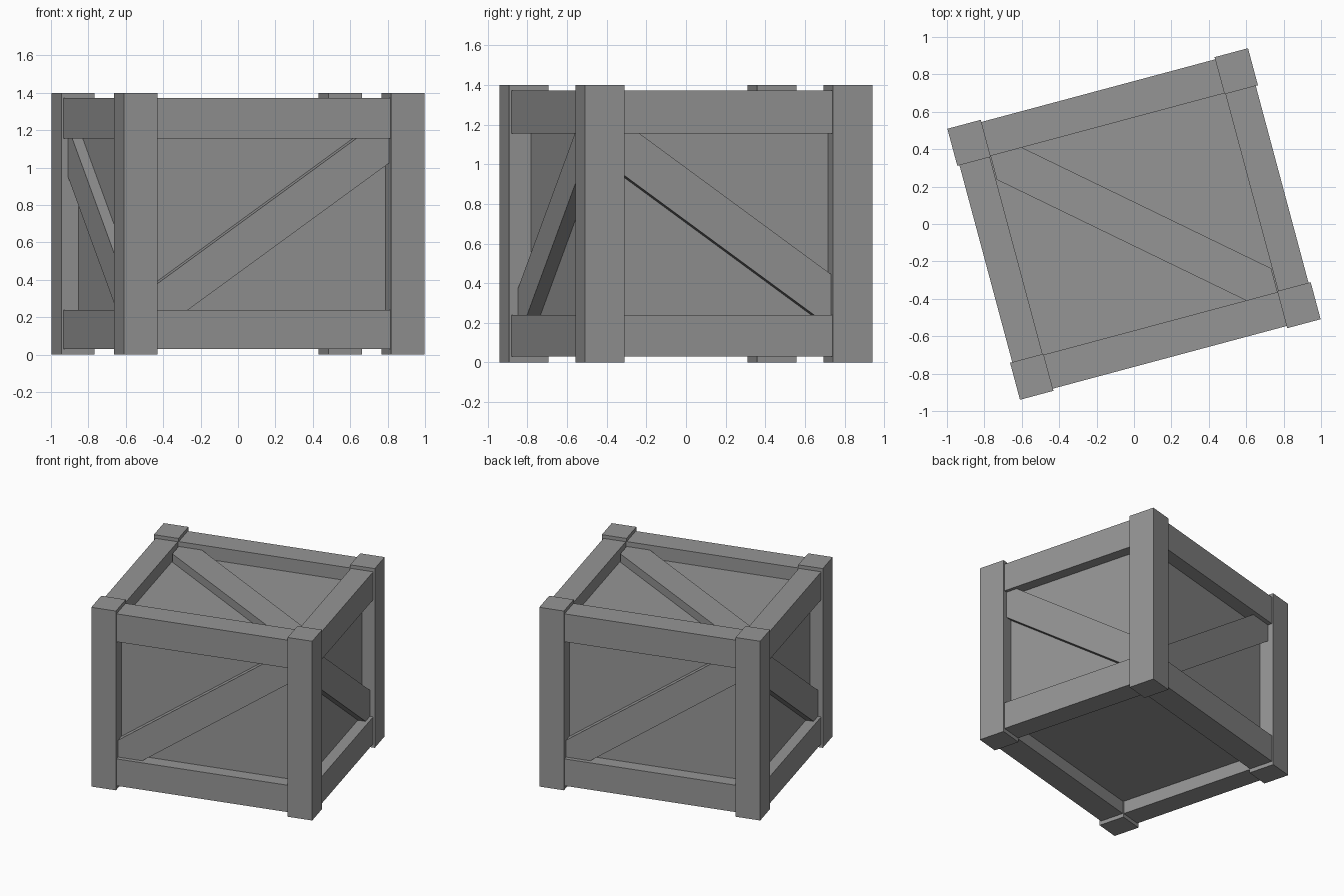
import bpy
import bmesh
from math import radians
from mathutils import Matrix, Vector

cube = bpy.data.objects.get("Cube")
if cube:
    bpy.data.objects.remove(cube)

# Main dimensions before the crate is turned
HALF_W, HALF_D, HEIGHT = 0.832, 0.75, 1.4
IN_W, IN_D = 0.647, 0.55          # inner edges of the frame
LOW, HIGH = (0.03, 0.24), (1.155, 1.373)
MID = (LOW[1] + HIGH[0]) / 2
TURN = Matrix.Rotation(radians(15), 4, 'Z')

grey = bpy.data.materials.new("crate_grey")
grey.use_nodes = True
colour = (0.3, 0.3, 0.3, 1)
grey.diffuse_color = colour
grey.node_tree.nodes["Principled BSDF"].inputs["Base Color"].default_value = colour


def finish(name, bm):
    bmesh.ops.recalc_face_normals(bm, faces=bm.faces)
    mesh = bpy.data.meshes.new(name)
    bm.to_mesh(mesh)
    bm.free()
    mesh.materials.append(grey)
    obj = bpy.data.objects.new(name, mesh)
    obj.matrix_world = TURN
    bpy.context.collection.objects.link(obj)


def box(name, xs, ys, zs):
    bm = bmesh.new()
    size = [max(r) - min(r) for r in (xs, ys, zs)]
    mid = [sum(r) / 2 for r in (xs, ys, zs)]
    bmesh.ops.create_cube(bm, size=1, matrix=Matrix.Translation(mid) @ Matrix.Diagonal((*size, 1)))
    finish(name, bm)


def brace(name, half_a, half_b, slope, half_gap, thickness, place):
    """Diagonal plank trimmed to a rectangular opening."""
    bm = bmesh.new()
    bmesh.ops.create_cube(bm, size=1, matrix=Matrix.Translation((0, 0, thickness / 2))
                          @ Matrix.Diagonal((2 * half_a, 2 * half_b, thickness, 1)))
    for side in (1, -1):
        normal = Vector((-slope, 1, 0)) * side
        cut = bmesh.ops.bisect_plane(bm, geom=bm.verts[:] + bm.edges[:] + bm.faces[:],
                                     plane_co=(0, half_gap * side, 0), plane_no=normal, clear_outer=True)
        rim = [e for e in cut["geom_cut"] if isinstance(e, bmesh.types.BMEdge)]
        bmesh.ops.holes_fill(bm, edges=rim)
    bm.transform(place)
    finish(name, bm)


# Recessed panels form one closed box
box("inner_box", (-0.737, 0.737), (-0.635, 0.635), (0.13, 1.27))

# Corner posts
for sx, side in ((1, "left"), (-1, "right")):
    for sy, end in ((1, "back"), (-1, "front")):
        box(f"{end}_{side}_post", (sx * IN_W, sx * HALF_W), (sy * (HALF_D - 0.205), sy * HALF_D), (0, HEIGHT))

# Rails between the posts
for level, zs in (("bottom", LOW), ("top", HIGH)):
    for s, end, side in ((1, "back", "left"), (-1, "front", "right")):
        box(f"{level}_{end}_rail", (-IN_W, IN_W), (s * IN_D, s * (HALF_D - 0.012)), zs)
        box(f"{level}_{side}_rail", (s * (IN_W + 0.005), s * (HALF_W - 0.012)), (-0.545, 0.545), zs)

# Diagonal braces, repeated by half a turn
half_h = (HIGH[0] - LOW[1]) / 2
upright = Matrix.Rotation(radians(90), 4, 'X')
quarter = Matrix.Rotation(radians(90), 4, 'Z')
for angle, end, side in ((0, "front", "left"), (180, "back", "right")):
    spin = Matrix.Rotation(radians(angle), 4, 'Z')
    brace(f"{end}_brace", IN_W, half_h, 0.705, 0.13, 0.08,
          spin @ Matrix.Translation((0, -0.625, MID)) @ upright)
    brace(f"{side}_brace", 0.545, half_h, -0.71, 0.134, 0.07,
          spin @ Matrix.Translation((0.725, 0, MID)) @ quarter @ upright)
brace("top_brace", IN_W, IN_D, -0.865, 0.141, 0.075, Matrix.Translation((0, 0, 1.26)))
